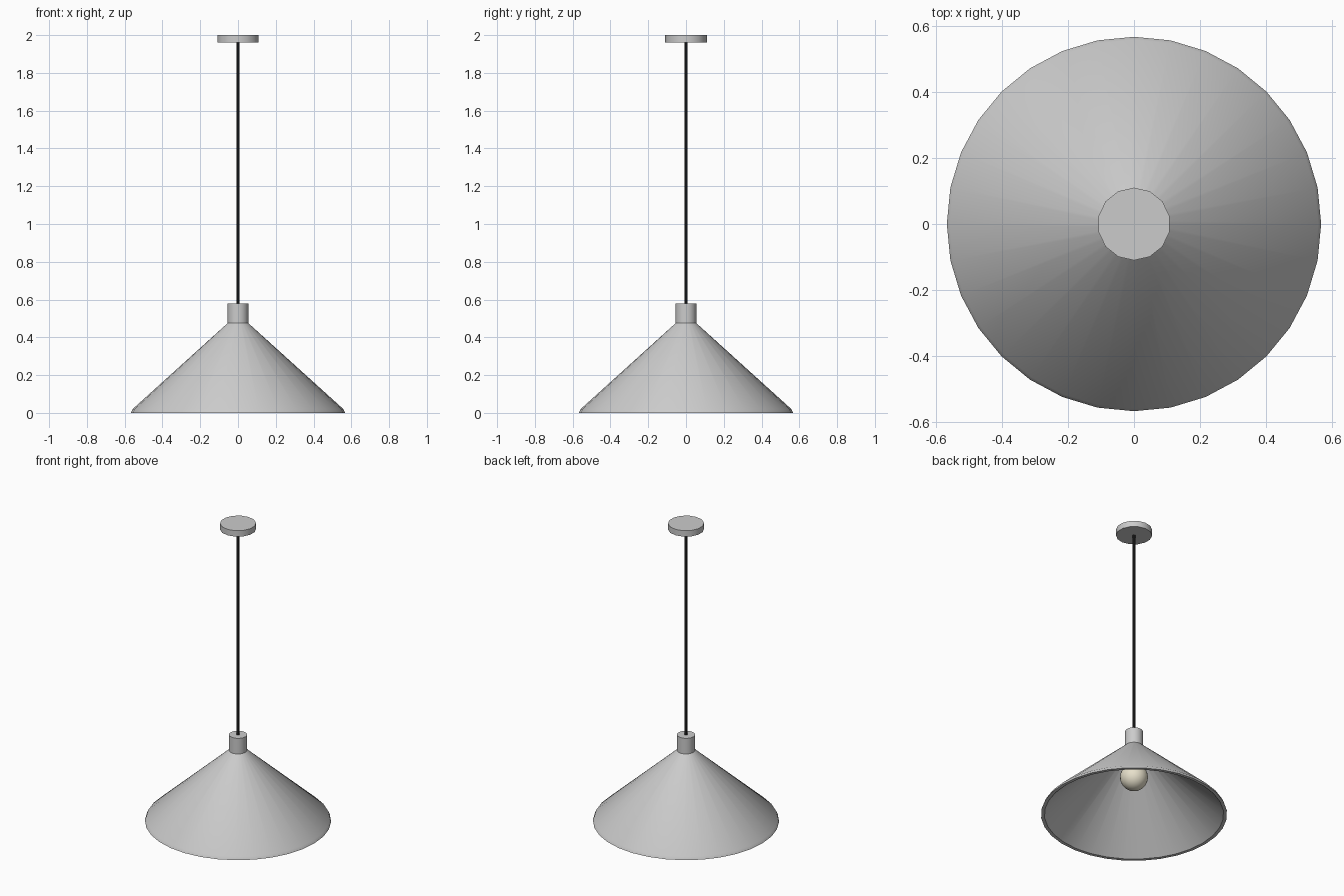
import bpy
import bmesh
import math

if "Cube" in bpy.data.objects:
    bpy.data.objects.remove(bpy.data.objects["Cube"], do_unlink=True)


def material(name, color):
    mat = bpy.data.materials.new(name)
    mat.use_nodes = True
    mat.diffuse_color = (*color, 1)
    mat.node_tree.nodes["Principled BSDF"].inputs["Base Color"].default_value = (*color, 1)
    return mat


GREY = material("light grey metal", (0.6, 0.6, 0.6))
BLACK = material("black cord", (0.02, 0.02, 0.02))
CREAM = material("cream glass", (0.8, 0.75, 0.6))


def lathe(name, profile, sides, mat, closed=False):
    """Turn a (radius, height) profile around z; open profiles get flat end caps."""
    bm = bmesh.new()
    rings = []
    for r, z in profile:
        angles = [math.pi / 2 + math.tau * i / sides for i in range(sides)]
        rings.append([bm.verts.new((r * math.cos(a), r * math.sin(a), z)) for a in angles])
    pairs = list(zip(rings, rings[1:]))
    if closed:
        pairs.append((rings[-1], rings[0]))
    else:
        bm.faces.new(rings[0])
        bm.faces.new(rings[-1])
    for low, high in pairs:
        for i in range(sides):
            j = (i + 1) % sides
            bm.faces.new((low[i], low[j], high[j], high[i]))
    bmesh.ops.recalc_face_normals(bm, faces=bm.faces)
    mesh = bpy.data.meshes.new(name)
    bm.to_mesh(mesh)
    bm.free()
    obj = bpy.data.objects.new(name, mesh)
    bpy.context.collection.objects.link(obj)
    mesh.materials.append(mat)
    smooth(obj)
    return obj


def smooth(obj):
    bpy.ops.object.select_all(action="DESELECT")
    obj.select_set(True)
    bpy.context.view_layer.objects.active = obj
    bpy.ops.object.shade_smooth_by_angle(angle=math.radians(30))


# Conical shade with a thin wall and a narrow rim
lathe("shade", [(0.546, 0), (0.567, 0), (0.558, 0.02), (0.055, 0.475), (0.045, 0.455)],
      32, GREY, closed=True)

# Socket, cord and ceiling plate
lathe("socket", [(0.055, 0.455), (0.055, 0.58)], 16, GREY)
lathe("cord", [(0.009, 0.57), (0.009, 1.97)], 8, BLACK)
lathe("ceiling_plate", [(0.11, 1.96), (0.11, 2.0)], 14, GREY)

# Round bulb on a short neck
bpy.ops.mesh.primitive_uv_sphere_add(segments=24, ring_count=16, radius=0.085,
                                     location=(0, 0, 0.26))
bulb = bpy.context.object
bulb.name = "bulb"
bulb.data.materials.append(CREAM)
smooth(bulb)
lathe("bulb_neck", [(0.035, 0.33), (0.035, 0.46)], 16, GREY)
